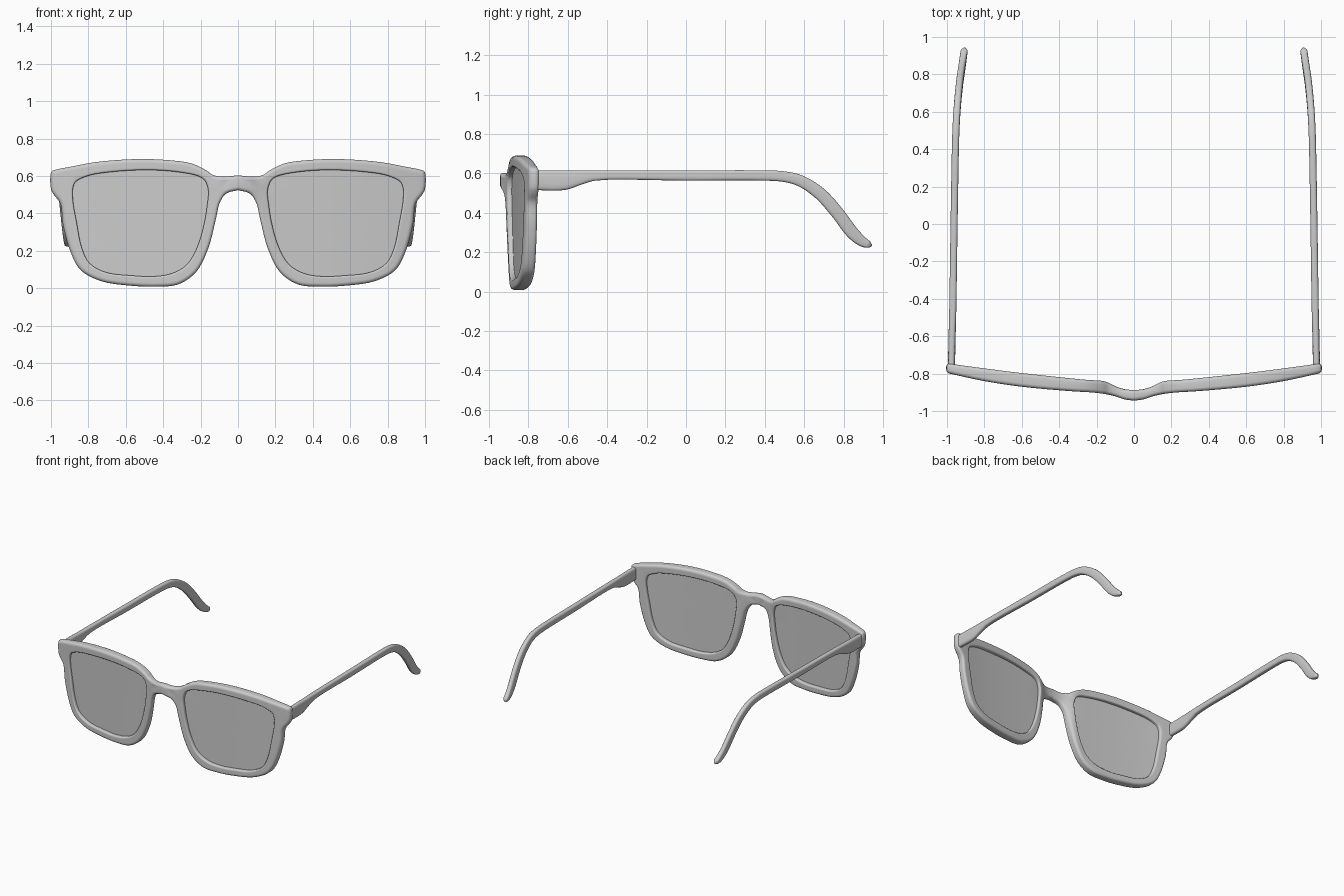
import bpy, bmesh, math
from mathutils import Vector

if "Cube" in bpy.data.objects:
    bpy.data.objects.remove(bpy.data.objects["Cube"])


def spline(pts, n):
    """Smooth curve through points of any dimension, n samples per span."""
    P = [Vector(p) for p in pts]
    d = [max((b - a).length ** 0.5, 1e-3) for a, b in zip(P, P[1:])]
    s = [(b - a) / k for a, b, k in zip(P, P[1:], d)]
    m = [s[0]] + [(s[i - 1] * d[i] + s[i] * d[i - 1]) / (d[i] + d[i - 1])
                  for i in range(1, len(s))] + [s[-1]]
    out = []
    for i, k in enumerate(d):
        for j in range(n):
            u = j / n
            out.append(P[i] * (2*u**3 - 3*u**2 + 1) + m[i] * (k * (u**3 - 2*u**2 + u))
                       + P[i + 1] * (3*u**2 - 2*u**3) + m[i + 1] * (k * (u**3 - u**2)))
    return out + [P[-1]]


def lookup(samples):
    def f(x):
        x = abs(x)
        for a, b in zip(samples, samples[1:]):
            if x <= b[0]:
                return a[1] + (b[1] - a[1]) * (x - a[0]) / max(b[0] - a[0], 1e-6)
        return samples[-1][1]
    return f


def finish(name, bm, angle=40):
    bmesh.ops.recalc_face_normals(bm, faces=bm.faces)
    me = bpy.data.meshes.new(name)
    bm.to_mesh(me)
    bm.free()
    ob = bpy.data.objects.new(name, me)
    bpy.context.collection.objects.link(ob)
    mod = ob.modifiers.new("mirror", 'MIRROR')
    mod.merge_threshold = 0.0005
    bpy.ops.object.select_all(action='DESELECT')
    ob.select_set(True)
    bpy.context.view_layer.objects.active = ob
    bpy.ops.object.modifier_apply(modifier="mirror")
    bpy.ops.object.shade_smooth_by_angle(angle=math.radians(angle))
    return ob


# Half outline, paired: outer x, z, lens opening x, z
rim = [(0, .603, .165, .55), (.09, .596, .175, .572), (.135, .606, .19, .587),
       (.17, .63, .215, .60), (.25, .667, .27, .613), (.38, .685, .39, .628),
       (.545, .69, .53, .631), (.76, .674, .68, .621), (.88, .652, .79, .604),
       (.99, .628, .855, .578), (1.0, .618, .872, .563), (1.0, .53, .883, .53),
       (.985, .50, .884, .50), (.95, .452, .88, .45), (.936, .34, .862, .35),
       (.89, .18, .836, .22), (.84, .095, .795, .135), (.73, .037, .71, .086),
       (.57, .013, .56, .067), (.44, .008, .45, .063), (.32, .02, .35, .08),
       (.225, .085, .275, .125), (.16, .21, .222, .21), (.118, .37, .18, .35),
       (.098, .455, .163, .46), (.064, .505, .158, .51), (0, .524, .16, .53)]
outer = spline([r[:2] for r in rim], 5)
inner = spline([r[2:] for r in rim], 5)
N = len(outer)

# Curved front and back faces of the frame, as depth over x
front = lookup(spline([(0, -.944), (.05, -.938), (.11, -.918), (.2, -.903), (.35, -.893),
                       (.6, -.87), (.8, -.84), (1.0, -.797)], 6))
back = lookup(spline([(0, -.888), (.06, -.883), (.1, -.868), (.15, -.843), (.27, -.832),
                      (.6, -.797), (.8, -.772), (1.0, -.745)], 6))


def normals(line, closed):
    res = []
    for i in range(N):
        a = line[i - 1] if closed or i else line[0]
        b = line[(i + 1) % N] if closed or i < N - 1 else line[i]
        t = (b - a).normalized()
        res.append(Vector((t[1], -t[0])))
    return res


n_out, n_in = normals(outer, False), normals(inner, True)
n_out[0], n_out[-1] = Vector((0, -1)), Vector((0, 1))

# Frame: rings swept through a rounded cross-section
bm = bmesh.new()
R, RI, K, M = .019, .010, 5, 4


def ring(line, nrm, inset, depth, on_front):
    vs = []
    for p, n in zip(line, nrm):
        q = p + n * inset
        y = front(q[0]) + depth if on_front else back(q[0]) - depth
        vs.append(bm.verts.new((q[0], y, q[1])))
    return vs


def mid_rings(on_front, f):
    line = [(a + n * R).lerp(b - m * RI, f) for a, n, b, m in zip(outer, n_out, inner, n_in)]
    return ring(line, n_out, 0, 0, on_front)


arc = [math.pi / 2 * k / K for k in range(K + 1)]
rings = []
for a in arc:
    rings.append((ring(outer, n_out, R * (1 - math.sin(a)), R * (1 - math.cos(a)), True), True))
for a in reversed(arc):
    rings.append((ring(outer, n_out, R * (1 - math.sin(a)), R * (1 - math.cos(a)), False), True))
for j in range(1, M):
    rings.append((mid_rings(False, j / M), False))
for a in arc:
    rings.append((ring(inner, n_in, -RI * (1 - math.sin(a)), RI * (1 - math.cos(a)), False), False))
for a in reversed(arc):
    rings.append((ring(inner, n_in, -RI * (1 - math.sin(a)), RI * (1 - math.cos(a)), True), False))
for j in range(M - 1, 0, -1):
    rings.append((mid_rings(True, j / M), False))
for i, (A, oa) in enumerate(rings):
    B, ob_ = rings[(i + 1) % len(rings)]
    for k in range(N - 1 if oa and ob_ else N):
        h = (k + 1) % N
        bm.faces.new((A[k], A[h], B[h], B[k]))
finish("frame_front", bm)

# Lenses: thin curved sheets filling the openings
bm = bmesh.new()
c = Vector((.52, .35))
edges = []
for off in (-.009, .009):
    prev = None
    for s in (1.015, .8, .6, .4, .2):
        cur = []
        for p in inner:
            q = c + (p - c) * s
            cur.append(bm.verts.new((q[0], (front(q[0]) + back(q[0])) / 2 + off, q[1])))
        if prev:
            for k in range(N):
                bm.faces.new((prev[k], prev[(k + 1) % N], cur[(k + 1) % N], cur[k]))
        else:
            edges.append(cur)
        prev = cur
    mid = bm.verts.new((c[0], (front(c[0]) + back(c[0])) / 2 + off, c[1]))
    for k in range(N):
        bm.faces.new((prev[k], prev[(k + 1) % N], mid))
for k in range(N):
    h = (k + 1) % N
    bm.faces.new((edges[0][k], edges[0][h], edges[1][h], edges[1][k]))
finish("lenses", bm)

# Temples: y, z, half height, x along each arm
arm = spline([(-.775, .565, .05, .976), (-.62, .565, .05, .973), (-.54, .578, .037, .971),
              (-.46, .589, .026, .969), (0, .589, .026, .962), (.4, .589, .026, .955),
              (.5, .583, .027, .952), (.58, .562, .029, .948), (.68, .497, .032, .94),
              (.77, .397, .033, .93), (.845, .298, .032, .919), (.895, .254, .026, .912),
              (.93, .238, .016, .908), (.944, .235, .003, .907)], 5)
bm = bmesh.new()
S, prev = 20, None
for i, (y, z, h, x) in enumerate(arm):
    t = arm[min(i + 1, len(arm) - 1)] - arm[max(i - 1, 0)]
    t = Vector((t[0], t[1])).normalized()
    h = max(h, .003)
    w = min(.019, h)
    cur = []
    for k in range(S):
        a = 2 * math.pi * (k + .5) / S
        ca, sa = math.cos(a), math.sin(a)
        u = math.copysign(abs(ca) ** .6, ca) * w
        v = math.copysign(abs(sa) ** .6, sa) * h
        cur.append(bm.verts.new((x + u, y - t[1] * v, z + t[0] * v)))
    if prev:
        for k in range(S):
            bm.faces.new((prev[k], prev[(k + 1) % S], cur[(k + 1) % S], cur[k]))
    else:
        bm.faces.new(cur)
    prev = cur
bm.faces.new(prev)
finish("temples", bm)
